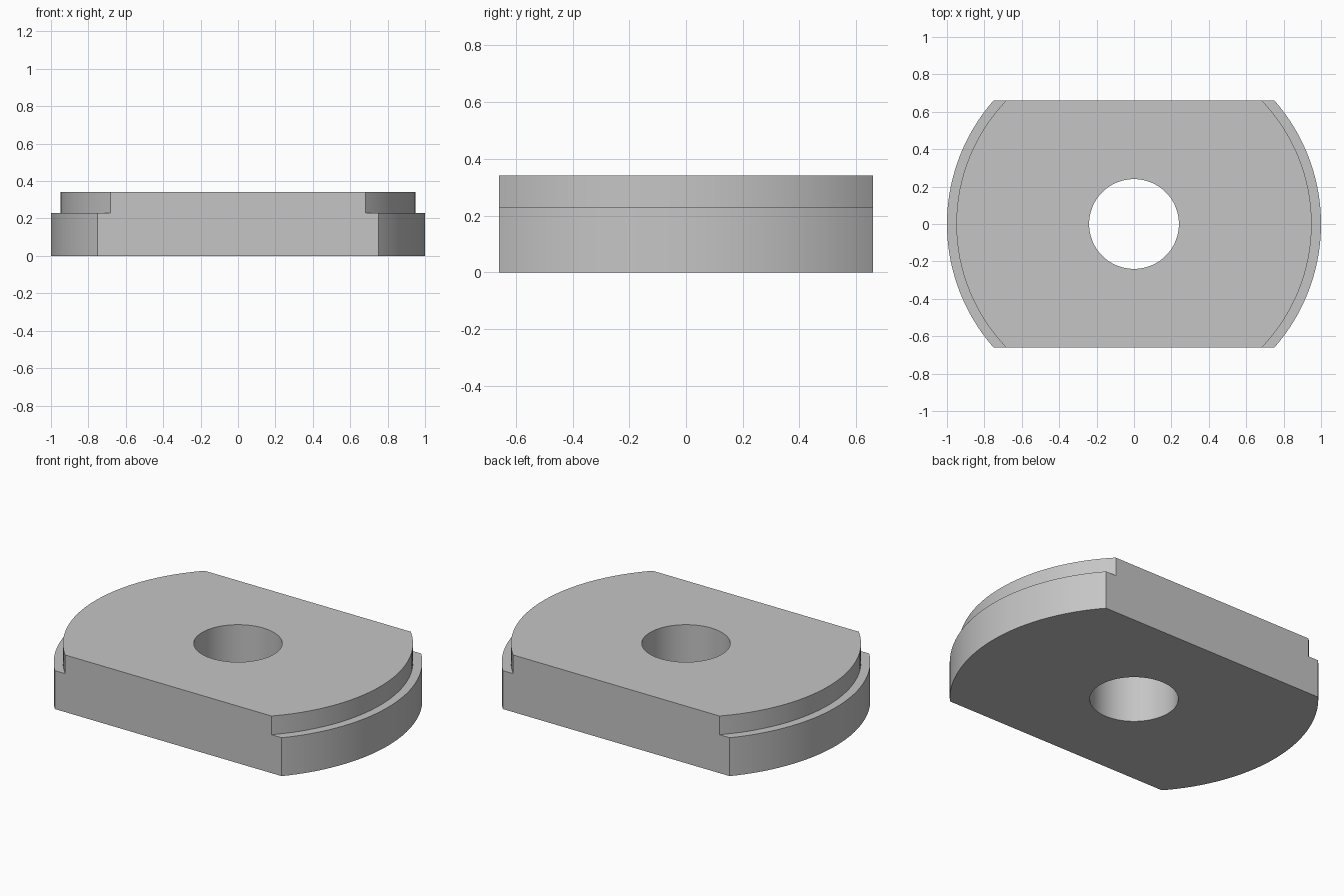
import bpy, bmesh, math
from mathutils import Vector

cube = bpy.data.objects.get("Cube")
if cube:
    bpy.data.objects.remove(cube, do_unlink=True)

HALF_WIDTH = 0.66
SEGMENTS = 128

# Plain grey material
grey = bpy.data.materials.new("plain_grey")
grey.use_nodes = True
colour = (0.56, 0.56, 0.56, 1)
grey.diffuse_color = colour
grey.node_tree.nodes["Principled BSDF"].inputs["Base Color"].default_value = colour

# Stepped ring section (radius, height), revolved around the bore
section = [(0.24, 0), (1, 0), (1, 0.23), (0.95, 0.23), (0.95, 0.342), (0.24, 0.342)]
bm = bmesh.new()
verts = [bm.verts.new((r, 0, z)) for r, z in section]
edges = [bm.edges.new((a, b)) for a, b in zip(verts, verts[1:] + verts[:1])]
bmesh.ops.spin(bm, geom=verts + edges, cent=(0, 0, 0), axis=(0, 0, 1),
               angle=math.tau, steps=SEGMENTS, use_merge=True)
bmesh.ops.remove_doubles(bm, verts=bm.verts, dist=1e-4)

# Flat front and back: slice off both sides and close the cuts
for side in (-1, 1):
    cut = bmesh.ops.bisect_plane(bm, geom=bm.verts[:] + bm.edges[:] + bm.faces[:],
                                 dist=1e-5, plane_co=Vector((0, side * HALF_WIDTH, 0)),
                                 plane_no=Vector((0, side, 0)), clear_outer=True)
    rim = [e for e in cut["geom_cut"] if isinstance(e, bmesh.types.BMEdge)]
    bmesh.ops.holes_fill(bm, edges=rim, sides=0)
bmesh.ops.recalc_face_normals(bm, faces=bm.faces)

mesh = bpy.data.meshes.new("stepped_plate")
bm.to_mesh(mesh)
bm.free()
mesh.materials.append(grey)
plate = bpy.data.objects.new("stepped_plate", mesh)
bpy.context.collection.objects.link(plate)

# Smooth curved walls with crisp edges
bpy.ops.object.select_all(action='DESELECT')
plate.select_set(True)
bpy.context.view_layer.objects.active = plate
bpy.ops.object.shade_smooth_by_angle(angle=math.radians(30))
